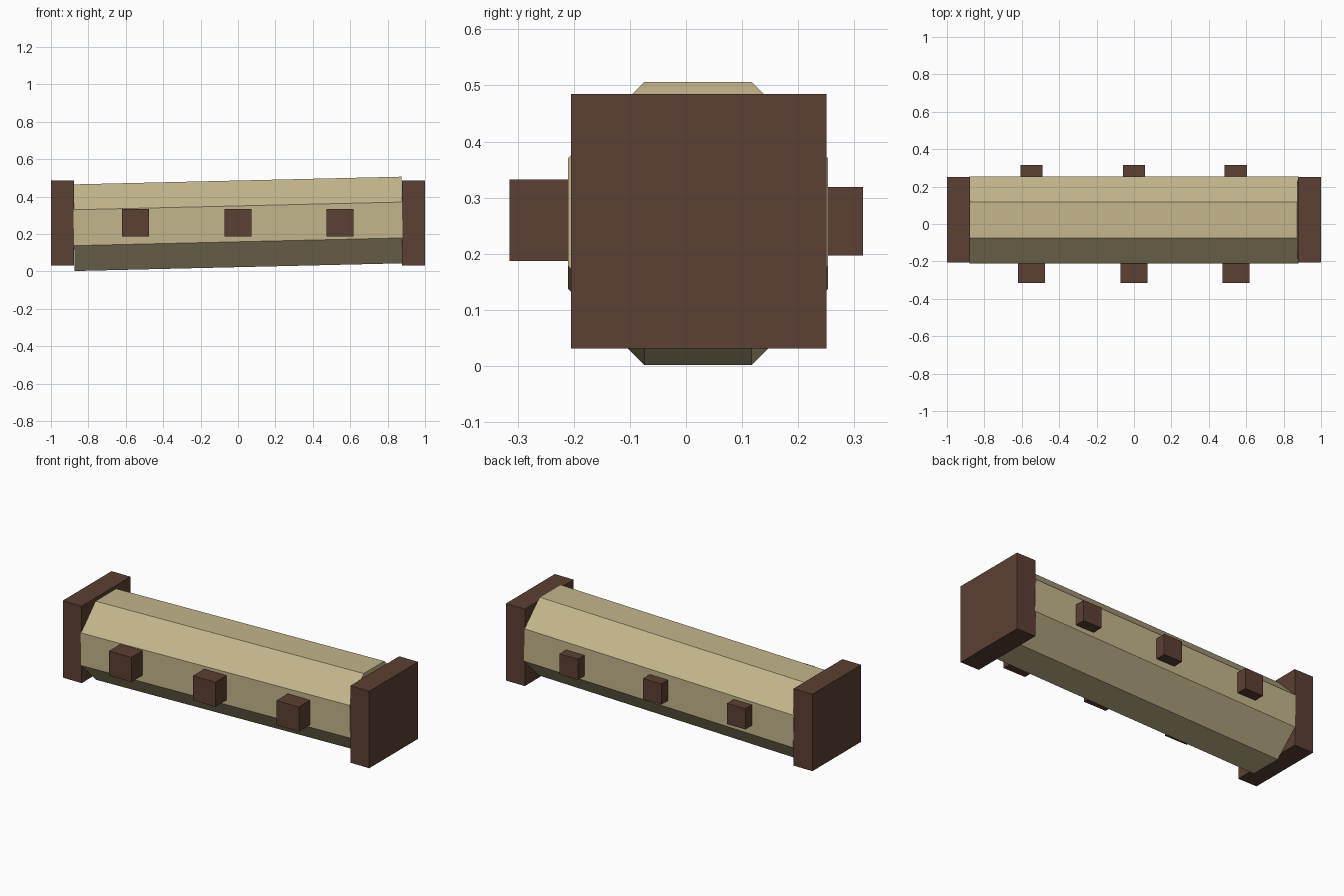
import bpy, bmesh, math
from mathutils import Matrix

if "Cube" in bpy.data.objects:
    bpy.data.objects.remove(bpy.data.objects["Cube"])


def material(name, rgb):
    m = bpy.data.materials.new(name)
    m.diffuse_color = (*rgb, 1.0)
    m.use_nodes = True
    m.node_tree.nodes["Principled BSDF"].inputs["Base Color"].default_value = m.diffuse_color
    return m


TAN = material("pale_wood", (0.55, 0.465, 0.262))
BROWN = material("dark_brown_wood", (0.107, 0.051, 0.033))


def add_object(name, bm, mat):
    mesh = bpy.data.meshes.new(name)
    bm.to_mesh(mesh)
    bm.free()
    mesh.materials.append(mat)
    obj = bpy.data.objects.new(name, mesh)
    bpy.context.collection.objects.link(obj)
    return obj


def box(name, lo, hi, mat):
    size = [b - a for a, b in zip(lo, hi)]
    mid = [(a + b) / 2 for a, b in zip(lo, hi)]
    bm = bmesh.new()
    bmesh.ops.create_cube(bm, size=1.0,
                          matrix=Matrix.Translation(mid) @ Matrix.Diagonal((*size, 1.0)))
    return add_object(name, bm, mat)


# Eight-sided log along x, slightly raised at its right end
APOTHEM, LENGTH, TILT = 0.2315, 1.757, 0.0235
radius = APOTHEM / math.cos(math.pi / 8)
bm = bmesh.new()
bmesh.ops.create_cone(bm, cap_ends=True, segments=8, radius1=radius, radius2=radius,
                      depth=LENGTH, matrix=Matrix.Rotation(math.pi / 8, 4, 'Z'))
log = add_object("log", bm, TAN)
log.location = (0, 0.0215, 0.2538)
log.rotation_euler = (0, math.pi / 2 - TILT, 0)

# Square end plates
for side, x0, x1 in (("left", -1.0, -0.877), ("right", 0.877, 1.0)):
    box(side + "_end_plate", (x0, -0.205, 0.031), (x1, 0.25, 0.485), BROWN)

# Square pegs along the front and, slightly smaller, along the back
for i, x in enumerate((-0.548, 0.0, 0.545)):
    box(f"front_peg_{i + 1}", (x - 0.0725, -0.315, 0.187), (x + 0.0725, -0.17, 0.332), BROWN)
    box(f"back_peg_{i + 1}", (x - 0.06, 0.195, 0.197), (x + 0.06, 0.315, 0.319), BROWN)
